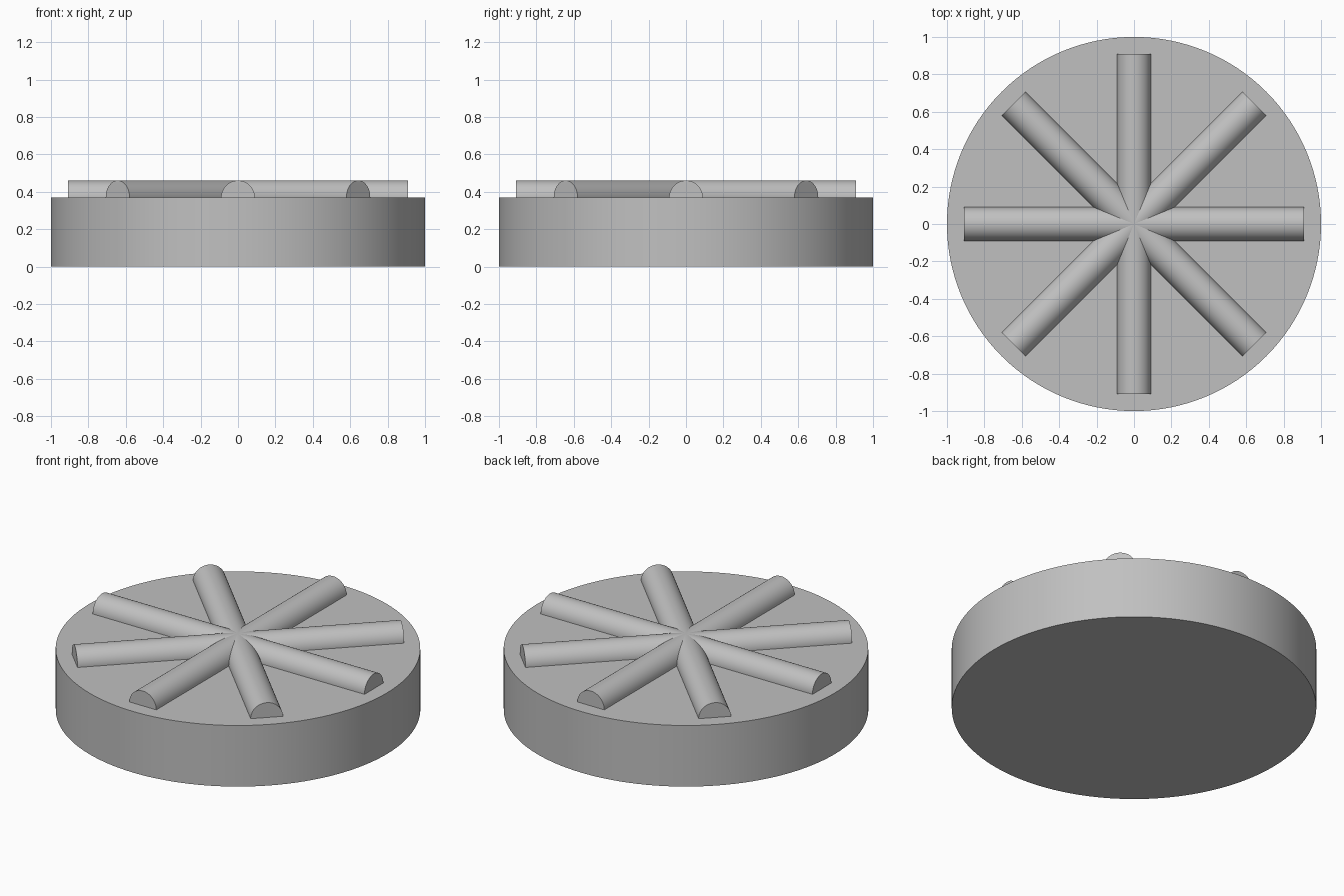
import bpy, bmesh, math

if "Cube" in bpy.data.objects:
    bpy.data.objects.remove(bpy.data.objects["Cube"])

R, H = 1.0, 0.37            # disc radius and height
RIB_R, RIB_L = 0.09, 0.91   # rib radius and half length
SINK = 0.02                 # how far ribs sink into the disc

grey = bpy.data.materials.new("grey")
grey.diffuse_color = (0.53, 0.53, 0.53, 1)
grey.use_nodes = True
grey.node_tree.nodes["Principled BSDF"].inputs["Base Color"].default_value = grey.diffuse_color


def finish(obj):
    obj.data.materials.append(grey)
    bpy.ops.object.select_all(action='DESELECT')
    obj.select_set(True)
    bpy.context.view_layer.objects.active = obj
    bpy.ops.object.shade_smooth_by_angle(angle=math.radians(30))


# round base disc
bpy.ops.mesh.primitive_cylinder_add(vertices=128, radius=R, depth=H,
                                    location=(0, 0, H / 2))
disc = bpy.context.object
disc.name = "disc"
finish(disc)


def rib(name, angle):
    """Half-round bar lying across the disc."""
    n = 32
    profile = [(RIB_R * math.cos(math.pi * i / n), RIB_R * math.sin(math.pi * i / n))
               for i in range(n + 1)]
    profile += [(-RIB_R, -SINK), (RIB_R, -SINK)]
    bm = bmesh.new()
    face = bm.faces.new([bm.verts.new((-RIB_L, y, z)) for y, z in profile])
    ext = bmesh.ops.extrude_face_region(bm, geom=[face], use_keep_orig=True)
    moved = [v for v in ext["geom"] if isinstance(v, bmesh.types.BMVert)]
    bmesh.ops.translate(bm, verts=moved, vec=(2 * RIB_L, 0, 0))
    bmesh.ops.recalc_face_normals(bm, faces=bm.faces)
    mesh = bpy.data.meshes.new(name)
    bm.to_mesh(mesh)
    bm.free()
    obj = bpy.data.objects.new(name, mesh)
    obj.location.z = H
    obj.rotation_euler.z = angle
    bpy.context.collection.objects.link(obj)
    finish(obj)


# four crossing ribs make eight spokes
for i in range(4):
    rib(f"rib_{i + 1}", i * math.pi / 4)
